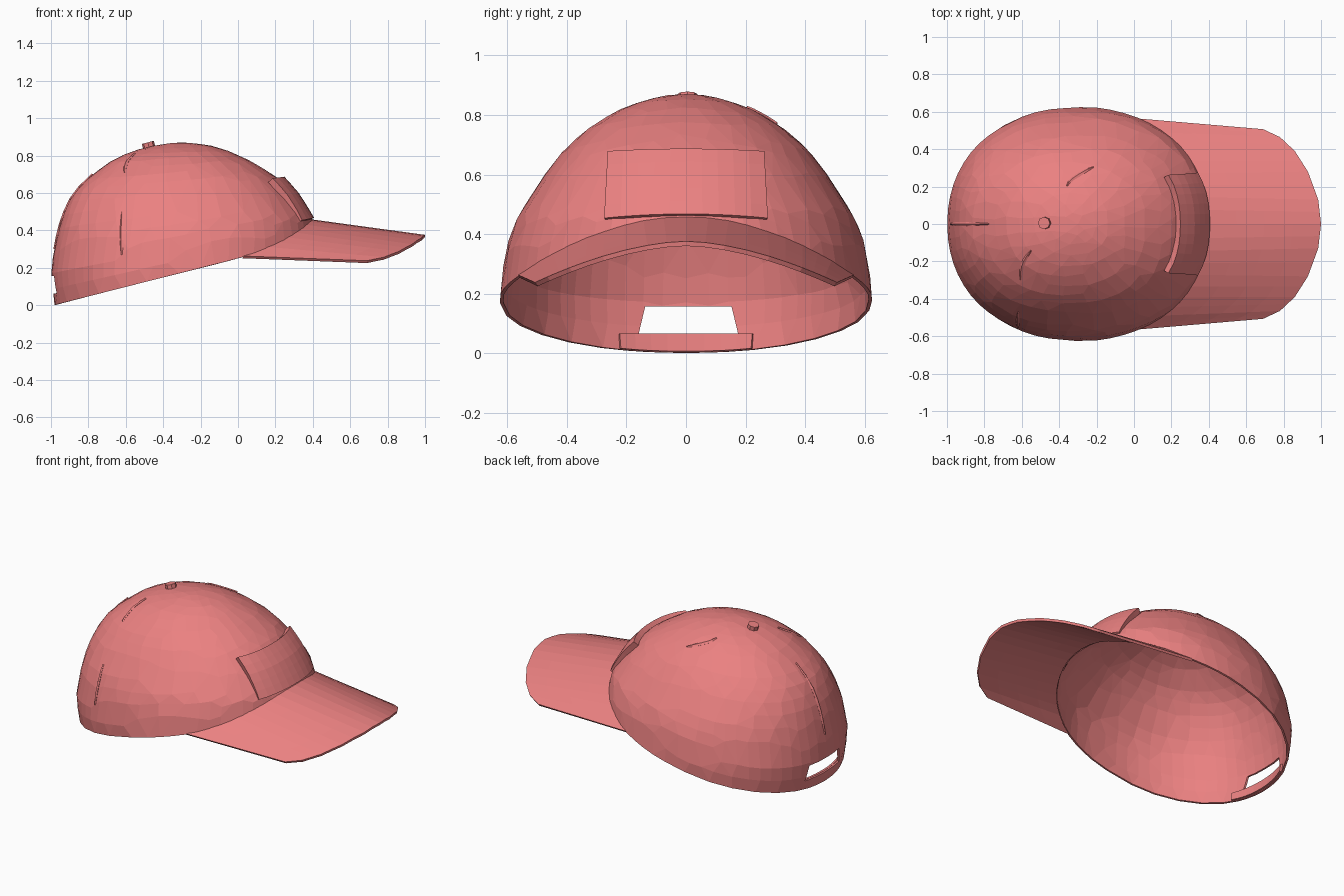
import bpy, bmesh, math
from mathutils import Vector

if "Cube" in bpy.data.objects:
    bpy.data.objects.remove(bpy.data.objects["Cube"])

mat = bpy.data.materials.new("cloth")
mat.diffuse_color = (0.83, 0.22, 0.22, 1)
mat.use_nodes = True
mat.node_tree.nodes["Principled BSDF"].inputs["Base Color"].default_value = mat.diffuse_color


def interp(table, v, k=1):
    v = min(max(v, table[0][0]), table[-1][0])
    for p, q in zip(table, table[1:]):
        if v <= q[0]:
            return p[k] + (q[k] - p[k]) * (v - p[0]) / (q[0] - p[0])


# Crown sections: height, back x, front x, half width
SECTION = [(0, -.98, .42, .6), (.1, -.993, .42, .62), (.2, -1, .42, .626), (.36, -.97, .415, .603),
           (.46, -.945, .40, .565), (.53, -.915, .35, .52), (.6, -.88, .295, .475),
           (.69, -.79, .20, .405), (.77, -.68, .07, .31), (.82, -.58, -.04, .22),
           (.85, -.47, -.13, .14), (.866, -.37, -.23, .07), (.87, -.3, -.3, 0)]
# Rim line: x, height
RIM = [(-.985, 0), (0, .25), (.1, .28), (.25, .345), (.35, .41), (.41, .462)]
POW = 0.93


def crown_point(phi, z):
    xb, xf, w = (interp(SECTION, z, k) for k in (1, 2, 3))
    c, s = math.cos(phi), math.sin(phi)
    c, s = (math.copysign(abs(u) ** POW, u) for u in (c, s))
    return Vector(((xb + xf) / 2 + (xf - xb) / 2 * c, w * s, z))


def rim_point(phi):
    z = .2
    for _ in range(25):
        z = interp(RIM, crown_point(phi, z).x)
    return crown_point(phi, z)


def front_x(y, z):
    xb, xf, w = (interp(SECTION, z, k) for k in (1, 2, 3))
    n = 2 / POW
    return (xb + xf) / 2 + (xf - xb) / 2 * (1 - abs(y / w) ** n) ** (1 / n)


def grid(name, rows, closed=False, thickness=.012, ratio=1):
    """Skin rows of points, optionally simplify, then thicken inwards."""
    bm = bmesh.new()
    vs = [[bm.verts.new(p) for p in row] for row in rows]
    n = len(rows[0])
    for a, b in zip(vs, vs[1:]):
        for j in range(n if closed else n - 1):
            k = (j + 1) % n
            bm.faces.new((a[j], a[k], b[k], b[j]))
    bmesh.ops.remove_doubles(bm, verts=bm.verts, dist=1e-5)
    mesh = bpy.data.meshes.new(name)
    bm.to_mesh(mesh)
    bm.free()
    mesh.materials.append(mat)
    ob = bpy.data.objects.new(name, mesh)
    bpy.context.collection.objects.link(ob)
    if ratio < 1:
        ob.modifiers.new("facets", 'DECIMATE').ratio = ratio
    if thickness:
        m = ob.modifiers.new("shell", 'SOLIDIFY')
        m.thickness = thickness
        m.offset = -1
    return ob


# Crown dome, faceted
N, ROWS = 60, 16
rows = []
for i in range(ROWS + 1):
    s = math.sin(i / ROWS * math.pi / 2)
    row = []
    for j in range(N):
        phi = 2 * math.pi * j / N
        z0 = rim_point(phi).z
        row.append(crown_point(phi, z0 + (.87 - z0) * s))
    rows.append(row)
crown = grid("crown", rows, closed=True, ratio=.42)

# Opening at the back
bpy.ops.mesh.primitive_cube_add(size=1, location=(-1, .008, .11))
cutter = bpy.context.object
cutter.name = "back_opening_cutter"
for v in cutter.data.vertices:
    top = v.co.z > 0
    v.co = (v.co.x * .3, v.co.y * (.29 if top else .335), v.co.z * .094)
cutter.hide_render = True
cutter.hide_viewport = True
cutter.display_type = 'WIRE'
b = crown.modifiers.new("opening", 'BOOLEAN')
b.operation = 'DIFFERENCE'
b.solver = 'EXACT'
b.object = cutter

# Strap under the opening, lying inside the crown
cols = [math.pi + math.radians(20) * (j / 4 - 1) for j in range(9)]
strap_rows = []
for r in (0, .5, 1):
    pts = []
    for phi in cols:
        z0 = rim_point(phi).z + .004
        pts.append(crown_point(phi, z0 + (.064 - z0) * r) + Vector((.014, 0, 0)))
    strap_rows.append(pts)
grid("back_strap", strap_rows, thickness=.012)

# Brim: lofted from the crown rim to the outer edge
EDGE = [(0, 1, 0), (.2, .985, .13), (.4, .93, .28), (.6, .86, .39), (.8, .78, .465), (1, .69, .507)]
ts = [1 - j / 10 for j in range(21)]
brim_rows = []
for i in range(5):
    row = []
    for t in ts:
        inner = rim_point(math.radians(65) * t) + Vector((-.004, 0, .004))
        y = math.copysign(interp(EDGE, abs(t), 2), t)
        outer = Vector((interp(EDGE, abs(t), 1), y, .376 - .138 * abs(y / .507) ** 1.7))
        row.append(inner.lerp(outer, i / 4))
    brim_rows.append(row)
grid("brim", brim_rows, thickness=.016)

# Raised blank panel on the front
patch_rows = []
for i in range(6):
    r = i / 5
    row = []
    for j in range(11):
        u = j / 5 - 1
        y = u * (.275 - .012 * r)
        z = (.468 - .014 * u * u) + (.675 - .468 + .006 * u * u) * r
        row.append((front_x(y, z) + .012 + .02 * r + .025 * r * u * u, y, z + .012 * r))
    patch_rows.append(row)
grid("front_patch", patch_rows, thickness=.035)

# Top button
bpy.ops.mesh.primitive_cylinder_add(vertices=8, radius=.033, depth=.032,
                                    location=(-.478, .005, .855), rotation=(0, -.25, 0))
button = bpy.context.object
button.name = "top_button"
button.data.materials.append(mat)


# Short seam ridges: start and end as (angle, height)
def seam(name, a, b):
    mid = Vector((-.3, 0, .3))
    rows = []
    for i in range(7):
        f = i / 6
        p = crown_point(math.radians(a[0] + (b[0] - a[0]) * f), a[1] + (b[1] - a[1]) * f)
        q = crown_point(math.radians(a[0] + (b[0] - a[0]) * (f + .05)), a[1] + (b[1] - a[1]) * (f + .05))
        out = (p - mid).normalized()
        side = (q - p).cross(out).normalized() * (.012 * math.sin(math.pi * (.1 + .8 * f)))
        rows.append([p - side, p + out * .006, p + side])
    grid(name, rows, thickness=.012)


seam("seam_side", (-117, .27), (-120, .5))
seam("seam_back_side", (-130, .71), (-145, .81))
seam("seam_front", (78, .77), (100, .825))
seam("seam_back", (180, .3), (180, .7))
